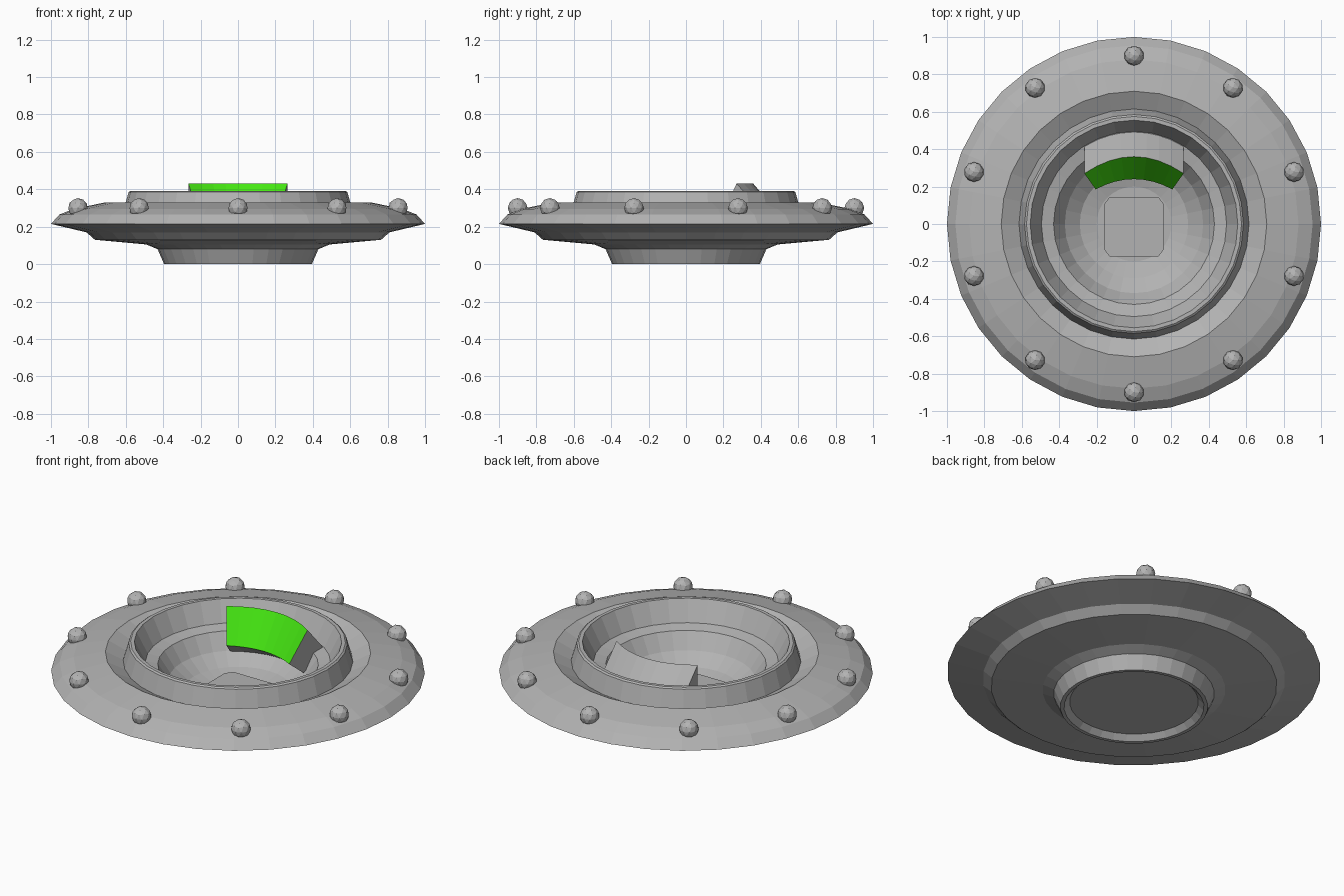
import bpy, bmesh, math
from mathutils import Matrix

if "Cube" in bpy.data.objects:
    bpy.data.objects.remove(bpy.data.objects["Cube"])

def material(name, rgb):
    m = bpy.data.materials.new(name)
    m.diffuse_color = (*rgb, 1)
    m.use_nodes = True
    m.node_tree.nodes["Principled BSDF"].inputs["Base Color"].default_value = m.diffuse_color
    return m

GREY = material("hull grey", (0.45, 0.45, 0.45))
GREEN = material("screen green", (0.06, 0.80, 0.006))

def finish(bm, name, *mats):
    bmesh.ops.recalc_face_normals(bm, faces=bm.faces)
    me = bpy.data.meshes.new(name)
    bm.to_mesh(me)
    bm.free()
    for m in mats:
        me.materials.append(m)
    ob = bpy.data.objects.new(name, me)
    bpy.context.collection.objects.link(ob)
    return ob

# Hull: closed profile (radius, height) turned about z, bottom centre to cockpit floor
SIDES = 32
profile = [(0.345, 0.03), (0.375, 0.0), (0.395, 0.0), (0.43, 0.08), (0.49, 0.105),
           (0.765, 0.13), (0.81, 0.17), (1.0, 0.215), (0.955, 0.265), (0.88, 0.295),
           (0.71, 0.33), (0.615, 0.28), (0.585, 0.385), (0.575, 0.392), (0.555, 0.392),
           (0.495, 0.275), (0.43, 0.26), (0.37, 0.17), (0.29, 0.11), (0.2, 0.085)]
bm = bmesh.new()
rings = []
for r, z in profile:
    rings.append([bm.verts.new((r * math.cos(2 * math.pi * i / SIDES),
                                r * math.sin(2 * math.pi * i / SIDES), z)) for i in range(SIDES)])
for a, b in zip(rings, rings[1:]):
    for i in range(SIDES):
        j = (i + 1) % SIDES
        bm.faces.new((a[i], a[j], b[j], b[i]))
bm.faces.new(rings[0])
bm.faces.new(rings[-1])
finish(bm, "saucer_hull", GREY)

# Ten round studs along the rim
bm = bmesh.new()
for k in range(10):
    a = math.radians(90 + 36 * k)
    bmesh.ops.create_icosphere(bm, subdivisions=2, radius=0.053, matrix=Matrix.Translation(
        (0.9 * math.cos(a), 0.9 * math.sin(a), 0.3)))
finish(bm, "rim_studs", GREY)

# Seat: square block with clipped corners
bm = bmesh.new()
outline = [(sx * x, -0.015 + sy * y) for sx, sy, pts in
           [(1, 1, ((0.16, 0.12), (0.13, 0.16))), (-1, 1, ((0.13, 0.16), (0.16, 0.12))),
            (-1, -1, ((0.16, 0.12), (0.13, 0.16))), (1, -1, ((0.13, 0.16), (0.16, 0.12)))]
           for x, y in pts]
base = bm.faces.new([bm.verts.new((x, y, 0.07)) for x, y in outline])
top = bmesh.ops.extrude_face_region(bm, geom=[base])
bmesh.ops.translate(bm, vec=(0, 0, 0.055), verts=[v for v in top["geom"] if isinstance(v, bmesh.types.BMVert)])
finish(bm, "seat", GREY)

# Console: curved slab with a sloping green screen facing the seat
bm = bmesh.new()
STEPS = 8
sections = []
for i in range(STEPS + 1):
    t = -1 + 2 * i / STEPS
    x = 0.265 * t
    pts = [(0.205 * t, 0.24 - 0.055 * t * t, 0.245),            # screen lower edge
           (x, 0.36 - 0.09 * t * t, 0.43),                      # screen upper edge
           (x, math.sqrt(0.495 ** 2 - x * x), 0.27),            # back foot on the ledge
           (0.24 * t, 0.35 - 0.08 * t * t, 0.17)]               # underside meets the bowl
    sections.append([bm.verts.new(p) for p in pts])
for a, b in zip(sections, sections[1:]):
    for k in range(4):
        n = (k + 1) % 4
        f = bm.faces.new((a[k], a[n], b[n], b[k]))
        f.material_index = 1 if k == 0 else 0
bm.faces.new(sections[0])
bm.faces.new(sections[-1])
finish(bm, "console", GREY, GREEN)
